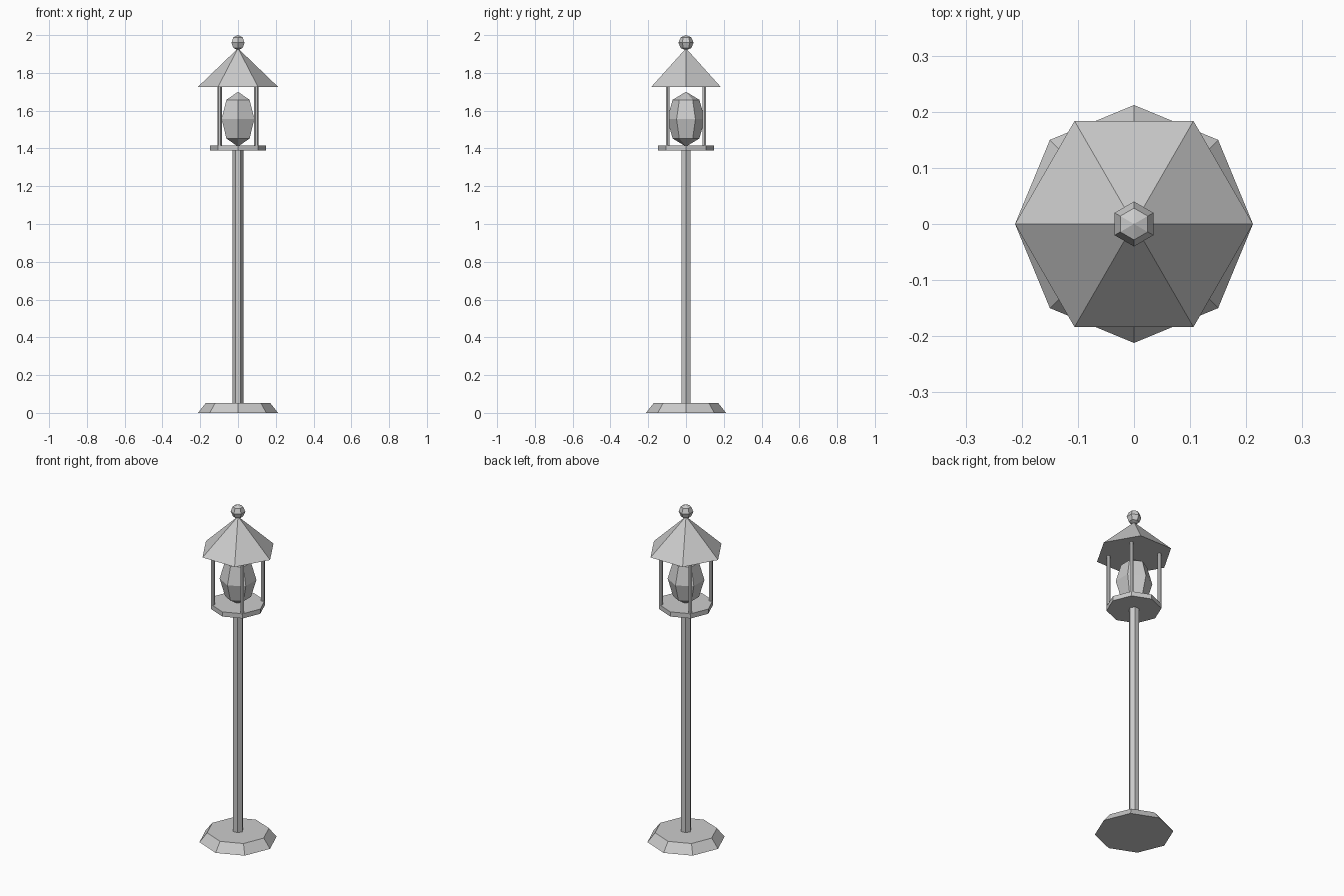
import bpy
import bmesh
from math import cos, sin, pi

if "Cube" in bpy.data.objects:
    bpy.data.objects.remove(bpy.data.objects["Cube"])


def lathe(name, profile, sides, start=0.0, x=0.0, y=0.0):
    """Low-poly solid of revolution; radius 0 makes a pole point."""
    bm = bmesh.new()
    rings = []
    for r, z in profile:
        if r == 0:
            rings.append([bm.verts.new((x, y, z))])
        else:
            rings.append([bm.verts.new((x + r * cos(start + 2 * pi * i / sides),
                                        y + r * sin(start + 2 * pi * i / sides), z))
                          for i in range(sides)])
    for a, b in zip(rings, rings[1:]):
        for i in range(sides):
            j = (i + 1) % sides
            if len(a) == 1:
                bm.faces.new((a[0], b[j], b[i]))
            elif len(b) == 1:
                bm.faces.new((a[i], a[j], b[0]))
            else:
                bm.faces.new((a[i], a[j], b[j], b[i]))
    for ring in (rings[0], rings[-1]):
        if len(ring) > 1:
            bm.faces.new(ring)
    bmesh.ops.recalc_face_normals(bm, faces=bm.faces)
    mesh = bpy.data.meshes.new(name)
    bm.to_mesh(mesh)
    bm.free()
    obj = bpy.data.objects.new(name, mesh)
    bpy.context.collection.objects.link(obj)
    return obj


def ball_profile(radius, centre, half_height):
    k = 0.7071
    return [(0, centre - half_height), (radius * k, centre - half_height * k),
            (radius, centre), (radius * k, centre + half_height * k),
            (0, centre + half_height)]


# Foot and pole
lathe("base", [(0.212, 0), (0.17, 0.053)], 8)
lathe("pole", [(0.029, 0.05), (0.029, 1.39)], 6)

# Lantern: floor plate, lamp globe, corner rods
lathe("lantern_plate", [(0.148, 1.388), (0.148, 1.416)], 8)
lathe("lamp_globe", ball_profile(0.1, 1.555, 0.145), 6, pi / 2)
for sx in (-1, 1):
    for sy in (-1, 1):
        lathe("lantern_rod", [(0.011, 1.41), (0.011, 1.73)], 6,
              x=0.097 * sx, y=0.097 * sy)

# Roof and finial
lathe("roof", [(0.212, 1.726), (0, 1.93)], 6)
lathe("finial", ball_profile(0.04, 1.96, 0.04), 6, pi / 2)
